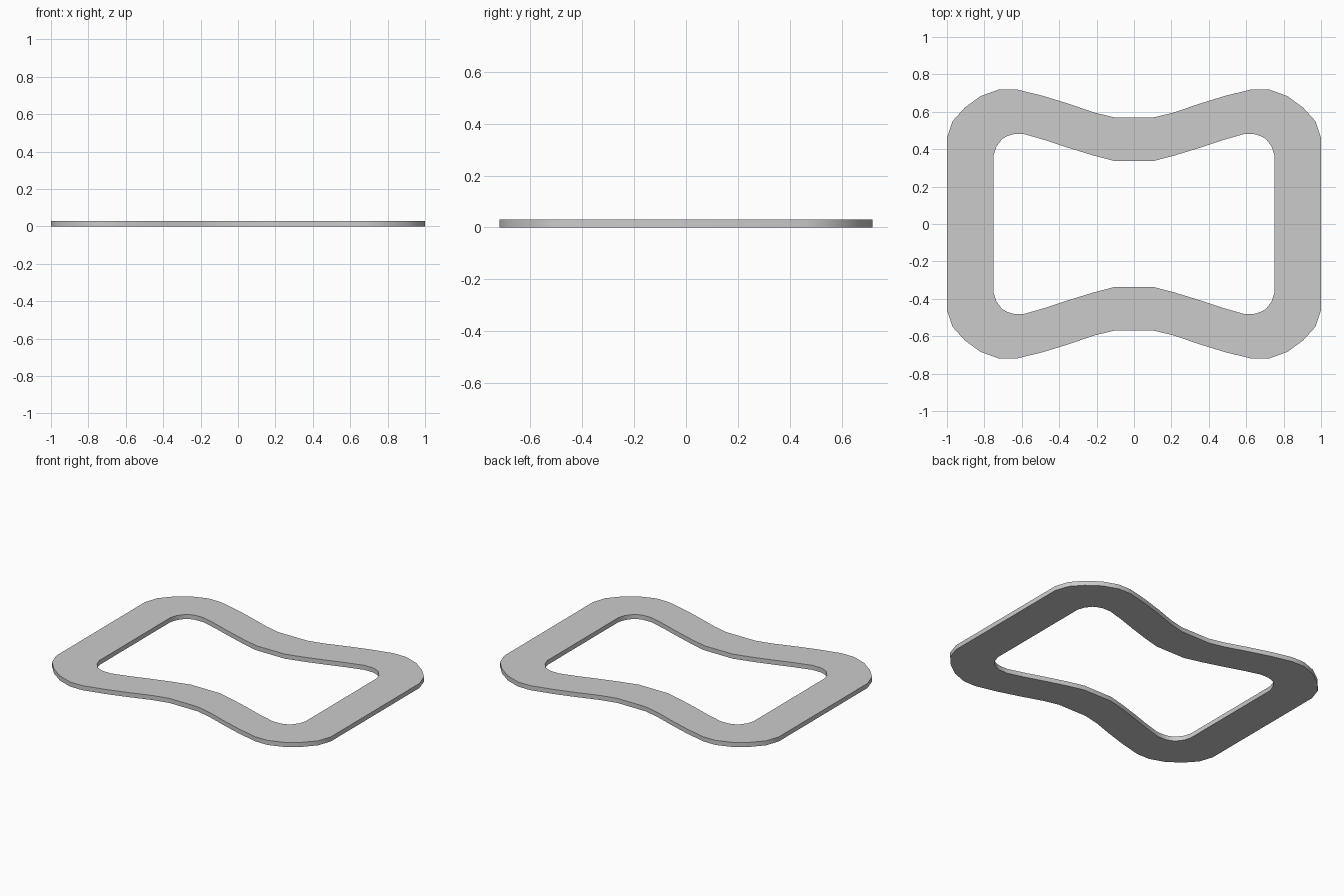
import bpy, bmesh, math

if "Cube" in bpy.data.objects:
    bpy.data.objects.remove(bpy.data.objects["Cube"])

THICK = 0.03
# One quarter of each outline, from the waist to the side
OUTER = [(0.105, 0.57), (0.21, 0.595), (0.35, 0.643), (0.49, 0.686), (0.63, 0.72),
         (0.72, 0.72), (0.82, 0.684), (0.905, 0.622), (0.97, 0.55), (1.0, 0.46)]
INNER = [(0.105, 0.337), (0.22, 0.367), (0.35, 0.407), (0.47, 0.447), (0.585, 0.48),
         (0.645, 0.48), (0.675, 0.471), (0.705, 0.455), (0.735, 0.415), (0.75, 0.37)]


def full_loop(quarter):
    """Mirror a quarter outline into a closed loop."""
    back = quarter[::-1]
    return (quarter + [(x, -y) for x, y in back]
            + [(-x, -y) for x, y in quarter] + [(-x, y) for x, y in back])


bm = bmesh.new()


def ring(quarter, z):
    return [bm.verts.new((x, y, z)) for x, y in full_loop(quarter)]


# Rings in order around the rectangular cross-section
rings = [ring(OUTER, 0), ring(OUTER, THICK), ring(INNER, THICK), ring(INNER, 0)]
n = len(rings[0])
for k in range(4):
    a, b = rings[k], rings[(k + 1) % 4]
    for i in range(n):
        j = (i + 1) % n
        bm.faces.new((a[i], a[j], b[j], b[i]))
bmesh.ops.recalc_face_normals(bm, faces=bm.faces)

mesh = bpy.data.meshes.new("frame_plate")
bm.to_mesh(mesh)
bm.free()
frame = bpy.data.objects.new("frame_plate", mesh)
bpy.context.collection.objects.link(frame)

# Smooth walls, sharp rims
bpy.context.view_layer.objects.active = frame
frame.select_set(True)
bpy.ops.object.shade_smooth_by_angle(angle=math.radians(40))
